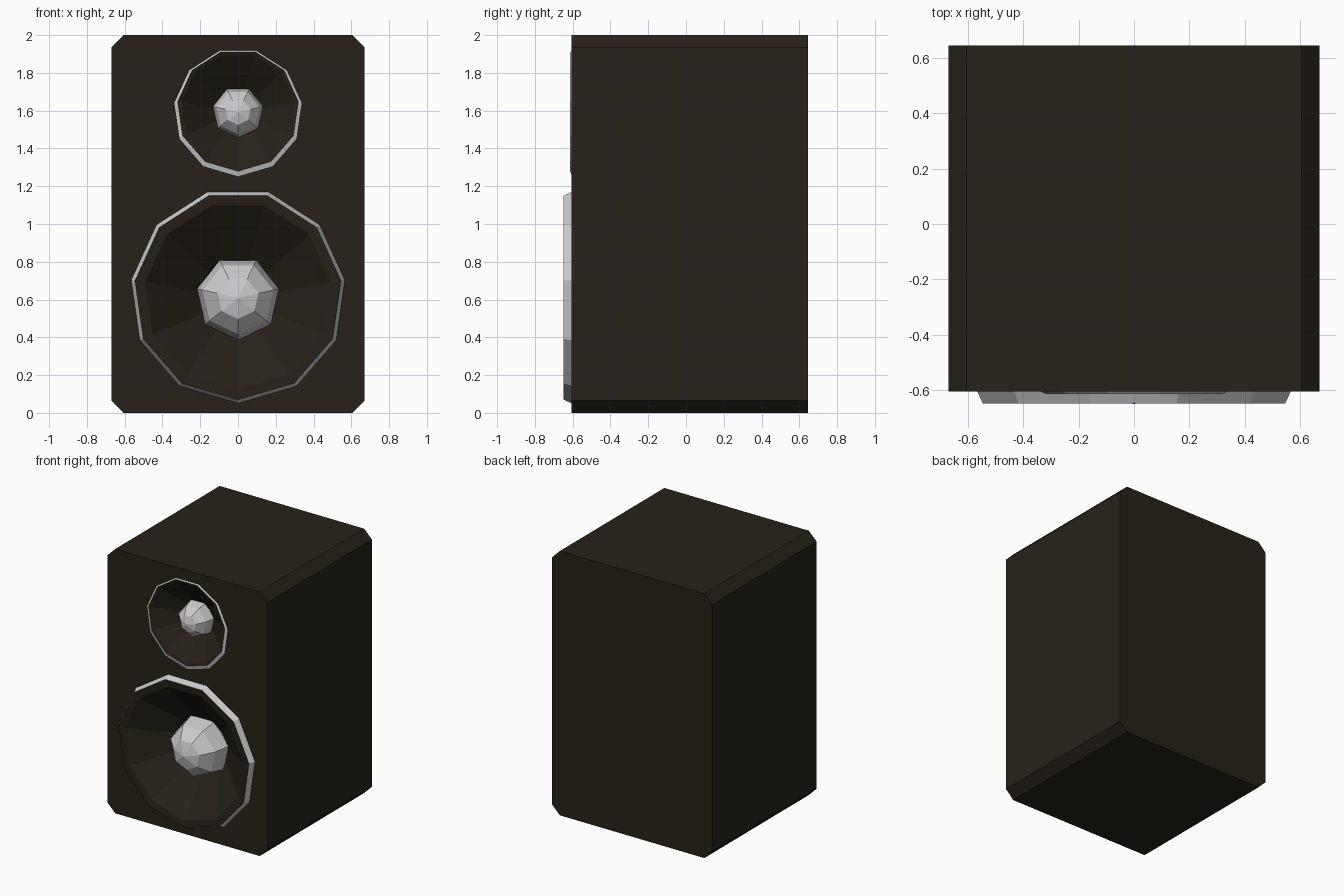
import bpy, bmesh, math

if "Cube" in bpy.data.objects:
    bpy.data.objects.remove(bpy.data.objects["Cube"])

dark = bpy.data.materials.new("dark_wood")
dark.diffuse_color = (0.02, 0.016, 0.01, 1)
dark.use_nodes = True
dark.node_tree.nodes["Principled BSDF"].inputs["Base Color"].default_value = dark.diffuse_color


def loft(name, rings, n, cap=False, closed=False, mat=None):
    """Skin n-gon rings (radius, y, centre_z) that face the front, one vertex at the bottom."""
    bm = bmesh.new()
    loops = []
    for r, y, cz in rings:
        angles = [-math.pi / 2 + 2 * math.pi * j / n for j in range(n)]
        loops.append([bm.verts.new((r * math.cos(a), y, cz + r * math.sin(a))) for a in angles])
    for a, b in zip(loops, loops[1:]):
        for j in range(n):
            k = (j + 1) % n
            bm.faces.new((a[j], a[k], b[k], b[j]))
    if cap or closed:
        bm.faces.new(loops[-1])
    if closed:
        bm.faces.new(loops[0][::-1])
        bmesh.ops.recalc_face_normals(bm, faces=bm.faces)
    return finish(name, bm, mat)


def finish(name, bm, mat=None):
    me = bpy.data.meshes.new(name)
    bm.to_mesh(me)
    bm.free()
    ob = bpy.data.objects.new(name, me)
    bpy.context.collection.objects.link(ob)
    if mat:
        me.materials.append(mat)
    return ob


# cabinet: chamfered rectangle extruded front to back
W, H, C, FRONT, BACK = 0.67, 2.0, 0.065, -0.605, 0.645
outline = [(W - C, 0), (W, C), (W, H - C), (W - C, H),
           (C - W, H), (-W, H - C), (-W, C), (C - W, 0)]
bm = bmesh.new()
face = bm.faces.new([bm.verts.new((x, FRONT, z)) for x, z in outline])
ext = bmesh.ops.extrude_face_region(bm, geom=[face])
new_verts = [v for v in ext["geom"] if isinstance(v, bmesh.types.BMVert)]
bmesh.ops.translate(bm, verts=new_verts, vec=(0, BACK - FRONT, 0))
if not face.is_valid or len(bm.faces) == 9:
    bm.faces.new([v for v in face.verts]) if not face.is_valid else None
bmesh.ops.holes_fill(bm, edges=bm.edges)
bmesh.ops.recalc_face_normals(bm, faces=bm.faces)
cabinet = finish("cabinet", bm, dark)


def driver(name, base, front, y, dome_z, s):
    """Grey rim, dark recessed cone and grey dome; s scales the woofer's sizes."""
    (r0, z0), (r1, z1) = base, front
    back = y + 0.28 * s
    loft(name + "_rim", [(r0, FRONT + 0.002, z0), (r1, y, z1)], 11)
    loft(name + "_cone", [(r1, y, z1), (0.497 * s, y + 0.006, z1), (0.15 * s, back, dome_z)],
         11, cap=True, mat=dark)

    # dome: low sphere with its pole to the front
    bm = bmesh.new()
    bmesh.ops.create_uvsphere(bm, u_segments=7, v_segments=6, radius=0.222 * s)
    for v in bm.verts:
        x, yy, z = v.co
        a = math.atan2(yy, x) - math.pi / 2
        r = math.hypot(x, yy)
        v.co = (r * math.cos(a), -z, r * math.sin(a))
    # make sure one vertex of each ring points straight down
    low = min(bm.verts, key=lambda v: v.co.z).co
    turn = -math.pi / 2 - math.atan2(low.z, low.x)
    for v in bm.verts:
        x, z = v.co.x, v.co.z
        v.co = (x * math.cos(turn) - z * math.sin(turn), v.co.y + y + 0.22 * s,
                x * math.sin(turn) + z * math.cos(turn) + dome_z)
    bmesh.ops.recalc_face_normals(bm, faces=bm.faces)
    finish(name + "_dome", bm)

    # recess in the cabinet
    cutter = loft(name + "_cutter", [(0.525 * s, -0.8, z1), (0.525 * s, FRONT + 0.02, z1),
                                     (0.2 * s, back + 0.03, dome_z)], 11, closed=True)
    cutter.hide_render = True
    mod = cabinet.modifiers.new(name + "_recess", "BOOLEAN")
    mod.operation = "DIFFERENCE"
    mod.object = cutter
    bpy.context.view_layer.objects.active = cabinet
    bpy.ops.object.modifier_apply(modifier=mod.name)
    bpy.data.objects.remove(cutter)


driver("woofer", (0.572, 0.622), (0.551, 0.621), -0.648, 0.608, 1.0)
driver("tweeter", (0.3445, 1.59), (0.3225, 1.602), -0.613, 1.592, 0.61)
